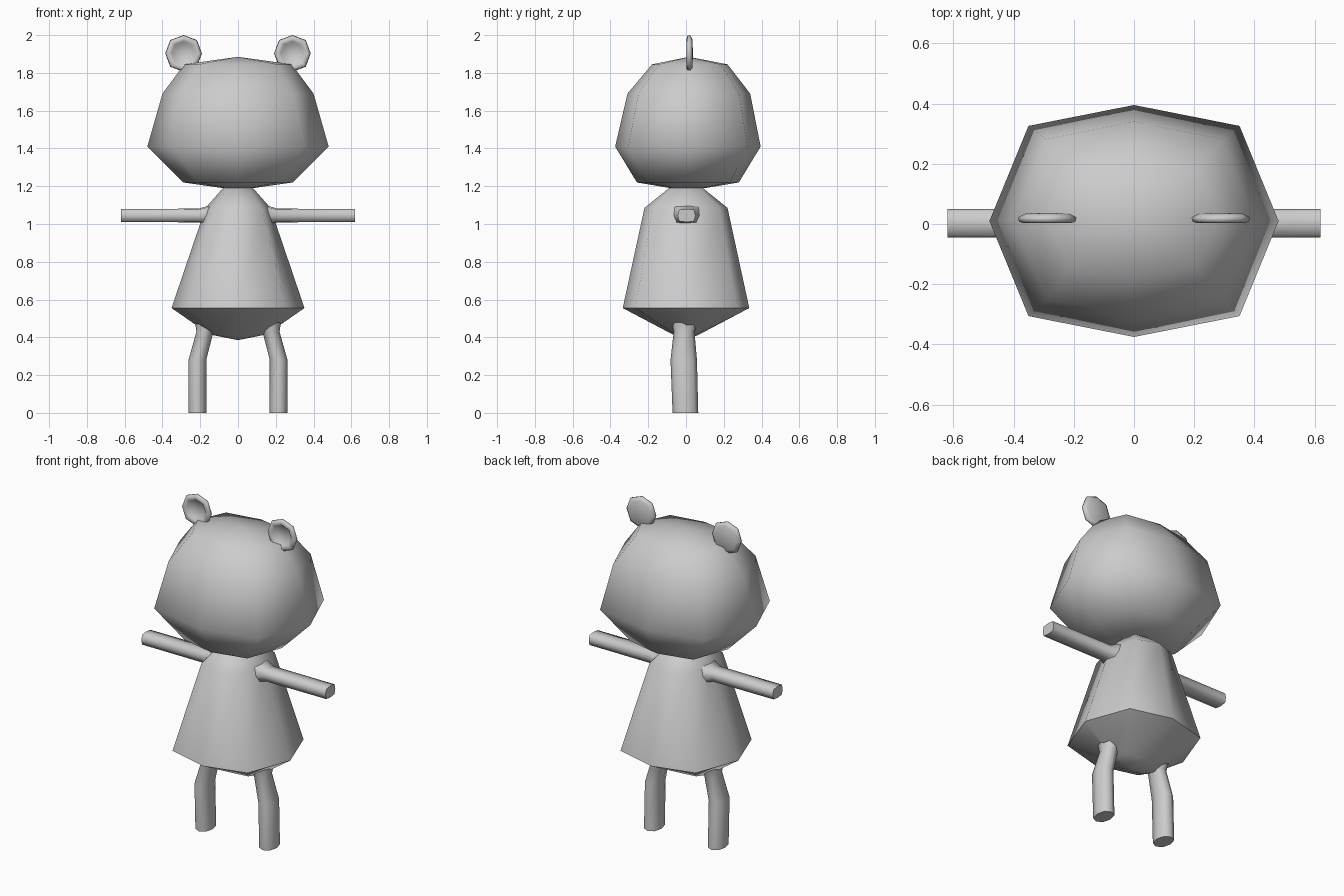
import bpy, bmesh, math
from mathutils import Vector

if "Cube" in bpy.data.objects:
    bpy.data.objects.remove(bpy.data.objects["Cube"])

grey = bpy.data.materials.new("plain_grey")
grey.diffuse_color = (0.6, 0.6, 0.6, 1)
grey.use_nodes = True
grey.node_tree.nodes["Principled BSDF"].inputs["Base Color"].default_value = grey.diffuse_color


def octagon(center, u, v, ku=0.73, kv=0.73):
    """Eight points round a centre; ku and kv place the diagonal corners."""
    c, u, v = Vector(center), Vector(u), Vector(v)
    steps = [(1, 0), (ku, kv), (0, 1), (-ku, kv),
             (-1, 0), (-ku, -kv), (0, -1), (ku, -kv)]
    return [c + u * a + v * b for a, b in steps]


def finish(bm, name):
    me = bpy.data.meshes.new(name)
    bm.to_mesh(me)
    ob = bpy.data.objects.new(name, me)
    bpy.context.collection.objects.link(ob)
    me.materials.append(grey)
    bpy.ops.object.select_all(action='DESELECT')
    ob.select_set(True)
    bpy.context.view_layer.objects.active = ob
    bpy.ops.object.shade_smooth_by_angle(angle=math.radians(72))


def loft(name, rings, start=None, end=None, shell=0.0):
    """Skin rings together; tips are points, otherwise the ends are capped.
    With shell, the outer skin faces inward and a smaller skin sits inside."""
    bm = bmesh.new()
    loops = [[bm.verts.new(p) for p in r] for r in rings]
    for a, b in zip(loops, loops[1:]):
        for i in range(len(a)):
            j = (i + 1) % len(a)
            bm.faces.new((a[i], a[j], b[j], b[i]))
    for loop, tip in ((loops[0], start), (loops[-1], end)):
        if tip is None:
            bm.faces.new(loop)
        else:
            t = bm.verts.new(tip)
            for i in range(len(loop)):
                bm.faces.new((loop[i], loop[(i + 1) % len(loop)], t))
    bmesh.ops.recalc_face_normals(bm, faces=bm.faces[:])
    bm.normal_update()
    if shell:
        outer = bm.copy()
        bmesh.ops.reverse_faces(outer, faces=outer.faces[:])
        finish(outer, name + "_outline")
        outer.free()
        for co, v in [(v.co - v.normal * shell, v) for v in bm.verts]:
            v.co = co
    finish(bm, name)
    bm.free()


# Head: z, centre y, half width, half depth
head = [(1.19, 0.01, 0.08, 0.09), (1.22, 0.01, 0.29, 0.27),
        (1.41, 0.01, 0.48, 0.385), (1.69, 0.015, 0.40, 0.325),
        (1.845, 0.02, 0.285, 0.20)]
loft("head", [octagon((0, y, z), (w, 0, 0), (0, d, 0), 0.73, 0.82)
              for z, y, w, d in head], end=(0, 0.015, 1.885), shell=0.02)

# Body: flared from the neck to the hem
body = [(0.415, 0.15, 0.07), (0.555, 0.352, 0.335),
        (1.085, 0.172, 0.22), (1.19, 0.08, 0.09)]
loft("body", [octagon((0, 0, z), (w, 0, 0), (0, d, 0), 0.72, 0.8)
              for z, w, d in body], start=(0, 0, 0.385), shell=0.018)

for s, side in ((-1, "left"), (1, "right")):
    # Arm: straight out, widening where it joins the body
    arm = [(0.13, 0.085, 0.06), (0.21, 0.047, 0.036), (0.62, 0.047, 0.035)]
    loft(side + "_arm", [octagon((s * x, 0.003, 1.045), (0, d, 0), (0, 0, h), 0.85, 0.85)
                         for x, d, h in arm], shell=0.006)

    # Leg: bent at the knee, blending into the hem
    leg = [(0, 0.215, -0.003, 0.048, 0.068), (0.28, 0.215, -0.012, 0.047, 0.07),
           (0.43, 0.175, -0.01, 0.045, 0.055), (0.50, 0.16, -0.005, 0.07, 0.08)]
    loft(side + "_leg", [octagon((s * x, y, z), (w, 0, 0), (0, d, 0))
                         for z, x, y, w, d in leg], shell=0.006)

    # Ear: thin disc with a hollow front
    ear = [(0.034, 0.075), (0.022, 0.097), (0.008, 0.094),
           (0.003, 0.078), (0.008, 0.065), (0.022, 0.052)]
    ex, ez = s * 0.288, 1.903
    loft(side + "_ear", [octagon((ex, y, ez), (r, 0, 0), (0, 0, r))
                         for y, r in ear],
         start=(ex, 0.037, ez), end=(ex, 0.025, ez))
